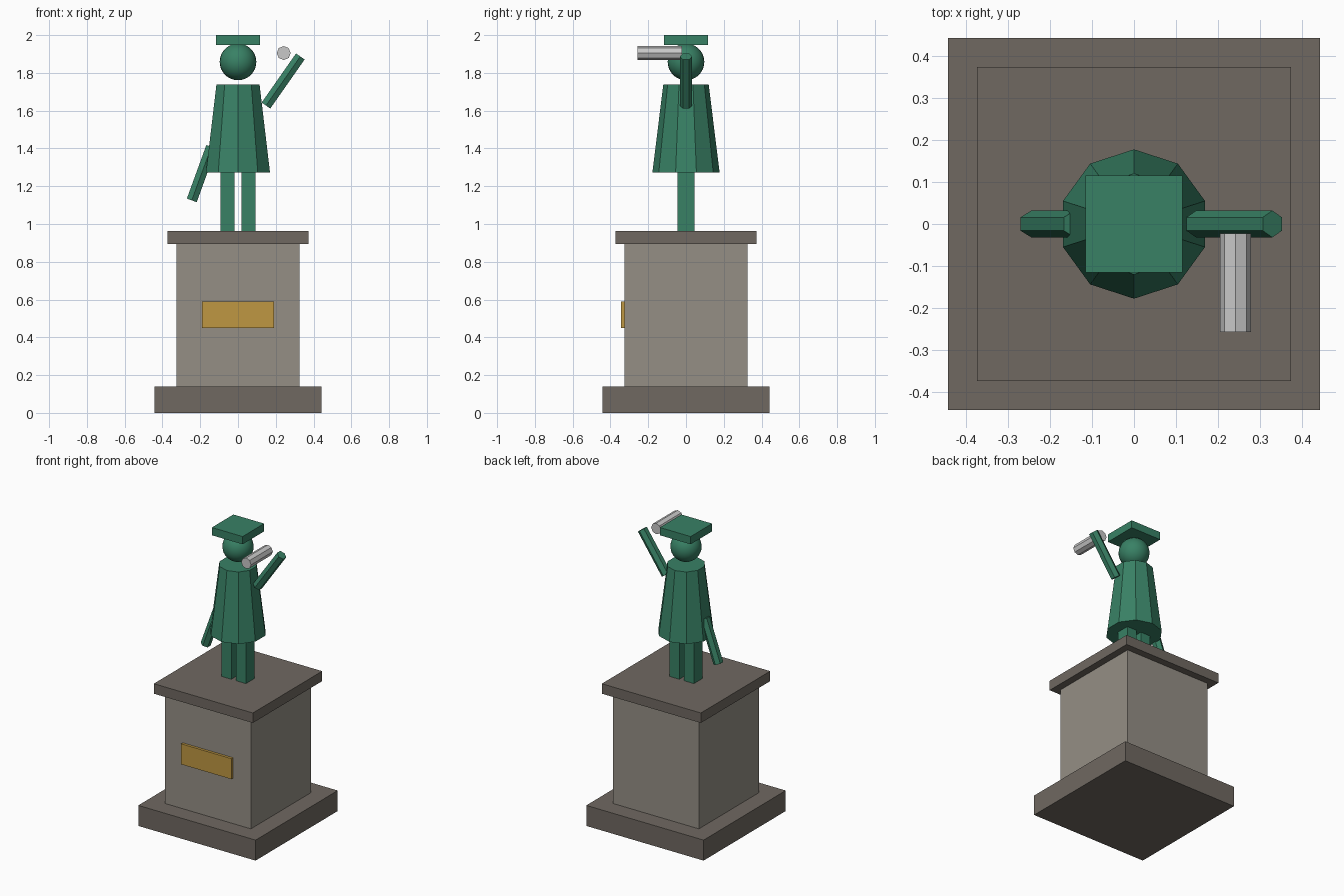
import bpy
import math

cube = bpy.data.objects.get("Cube")
if cube:
    bpy.data.objects.remove(cube, do_unlink=True)


def material(name, rgb):
    m = bpy.data.materials.new(name)
    m.use_nodes = True
    m.diffuse_color = (*rgb, 1)
    m.node_tree.nodes["Principled BSDF"].inputs["Base Color"].default_value = (*rgb, 1)
    return m


green = material("patina green", (0.04, 0.22, 0.13))
stone = material("pale stone", (0.30, 0.275, 0.235))
dark_stone = material("dark stone", (0.16, 0.14, 0.12))
brass = material("brass", (0.52, 0.31, 0.055))
paper = material("pale grey", (0.58, 0.58, 0.58))


def finish(name, mat):
    ob = bpy.context.object
    ob.name = name
    ob.data.name = name
    ob.data.materials.append(mat)
    return ob


def box(name, mat, low, high):
    """Box between two opposite corners."""
    centre = [(a + b) / 2 for a, b in zip(low, high)]
    bpy.ops.mesh.primitive_cube_add(size=1, location=centre)
    bpy.context.object.scale = [b - a for a, b in zip(low, high)]
    bpy.ops.object.transform_apply(location=False, rotation=False, scale=True)
    return finish(name, mat)


def slab(name, mat, half, bottom, top):
    """Square block centred on the vertical axis."""
    return box(name, mat, (-half, -half, bottom), (half, half, top))


def rod(name, mat, sides, radius, length, centre, rotation):
    bpy.ops.mesh.primitive_cylinder_add(vertices=sides, radius=radius, depth=length,
                                        location=centre, rotation=rotation)
    return finish(name, mat)


# Pedestal
slab("pedestal_base", dark_stone, 0.443, 0, 0.14)
slab("pedestal_column", stone, 0.325, 0.14, 0.895)
slab("pedestal_cap", dark_stone, 0.374, 0.895, 0.963)
box("plaque", brass, (-0.19, -0.343, 0.45), (0.19, -0.32, 0.59))

# Legs
for side, x in (("left", 0.055), ("right", -0.055)):
    box(side + "_leg", green, (x - 0.037, -0.046, 0.963), (x + 0.037, 0.046, 1.29))

# Faceted gown
bpy.ops.mesh.primitive_cone_add(vertices=10, radius1=0.178, radius2=0.12,
                                depth=0.465, location=(0, 0, 1.506))
finish("gown", green)

# Arms: the left is raised, the right hangs outward
rod("left_arm", green, 6, 0.032, 0.317, (0.239, 0, 1.757), (0, math.radians(35), 0))
rod("right_arm", green, 6, 0.032, 0.302, (-0.193, 0, 1.267), (0, math.radians(20), 0))

# Head and flat square cap
bpy.ops.mesh.primitive_uv_sphere_add(segments=24, ring_count=16, radius=0.097,
                                     location=(0, 0, 1.858))
finish("head", green)
bpy.ops.object.shade_smooth_by_angle()
slab("square_cap", green, 0.116, 1.947, 2.0)

# Rolled scroll pointing forward
rod("scroll", paper, 8, 0.037, 0.235, (0.242, -0.14, 1.905), (math.radians(90), 0, 0))
